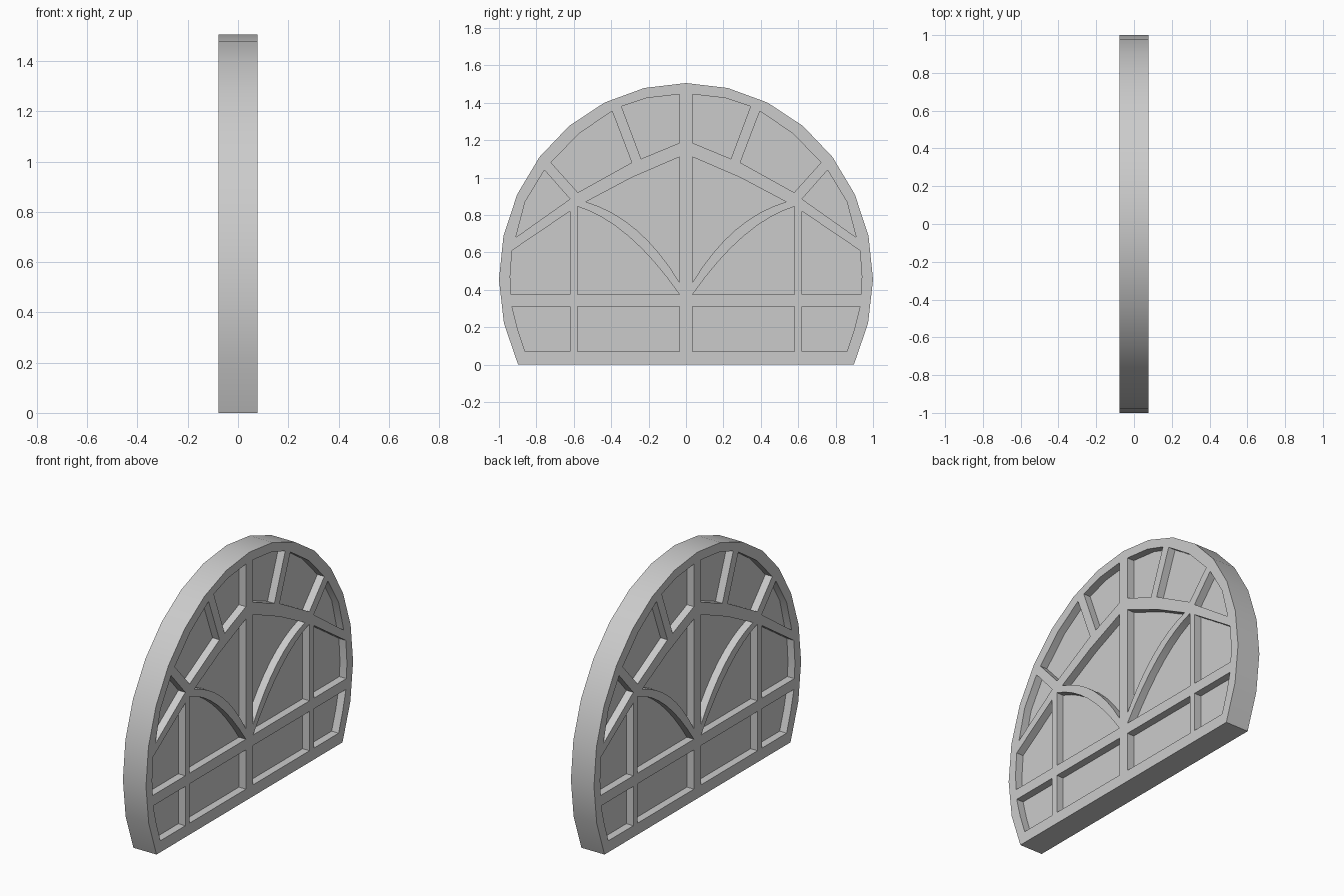
import bpy, bmesh, math
from mathutils import Vector

if "Cube" in bpy.data.objects:
    bpy.data.objects.remove(bpy.data.objects["Cube"])

HALF = 0.078      # half thickness of the frame
PANE = 0.031      # half thickness left at the recessed panes

# Outer outline: elliptical arch cut flat at the bottom
END = math.acos(-0.46 / 1.045)
N = 9
outline = []
for i in range(-N, N + 1):
    a = END * i / N
    outline.append((math.sin(a), max(0.0, 0.46 + 1.045 * math.cos(a))))


def curve(a, mid, b, steps=6):
    """Quadratic arc from a to b passing through mid."""
    a, m, b = Vector(a), Vector(mid), Vector(b)
    c = 2 * m - (a + b) / 2
    pts = []
    for i in range(steps + 1):
        t = i / steps
        pts.append(tuple(a * (1 - t) ** 2 + c * 2 * t * (1 - t) + b * t * t))
    return pts


# Recessed panes of one half, as (y, z) loops
half_panes = [
    # bottom row
    [(0.035, 0.07), (0.58, 0.07), (0.58, 0.31), (0.035, 0.31)],
    [(0.62, 0.07), (0.86, 0.07), (0.90, 0.19), (0.93, 0.31), (0.62, 0.31)],
    # middle row
    [(0.62, 0.375), (0.935, 0.375), (0.94, 0.47), (0.93, 0.61), (0.62, 0.82)],
    [(0.58, 0.375)] + curve((0.58, 0.845), (0.306, 0.685), (0.035, 0.375), 8),
    # pane between the swept bars and the fan
    curve((0.035, 0.44), (0.265, 0.72), (0.535, 0.87), 8)
    + curve((0.535, 0.87), (0.29, 1.0), (0.035, 1.11), 2)[1:],
    # fan of outer panes
    [(0.035, 1.185), (0.24, 1.10), (0.345, 1.38), (0.21, 1.425), (0.035, 1.445)],
    [(0.29, 1.08), (0.578, 0.92), (0.722, 1.08), (0.572, 1.235), (0.395, 1.355)],
    [(0.62, 0.885), (0.91, 0.68), (0.86, 0.87), (0.757, 1.04)],
]
panes = half_panes + [[(-y, z) for y, z in reversed(p)] for p in half_panes]

bm = bmesh.new()


def loop(points, x):
    return [bm.verts.new((x, y, z)) for y, z in points]


def edges(vs):
    return [bm.edges.new((vs[i - 1], vs[i])) for i in range(len(vs))]


def walls(a, b):
    for i in range(len(a)):
        bm.faces.new((a[i - 1], a[i], b[i], b[i - 1]))


rims = []
for side in (-1, 1):
    # flat frame face with openings
    rim = loop(outline, side * HALF)
    rims.append(rim)
    border = edges(rim)
    tops = [loop(p, side * HALF) for p in panes]
    for t in tops:
        border += edges(t)
    bmesh.ops.triangle_fill(bm, use_beauty=True, edges=border, normal=(side, 0, 0))
    # recess walls and pane faces
    for p, t in zip(panes, tops):
        floor = loop(p, side * PANE)
        walls(t, floor)
        bm.faces.new(floor)
# outer rim joining both sides
walls(*rims)
bmesh.ops.recalc_face_normals(bm, faces=bm.faces)

mesh = bpy.data.meshes.new("arched_window")
bm.to_mesh(mesh)
bm.free()
window = bpy.data.objects.new("arched_window", mesh)
bpy.context.collection.objects.link(window)

grey = bpy.data.materials.new("light_grey")
grey.diffuse_color = (0.6, 0.6, 0.6, 1)
grey.use_nodes = True
grey.node_tree.nodes["Principled BSDF"].inputs["Base Color"].default_value = grey.diffuse_color
mesh.materials.append(grey)

bpy.context.view_layer.objects.active = window
window.select_set(True)
bpy.ops.object.shade_smooth_by_angle(angle=math.radians(30))
